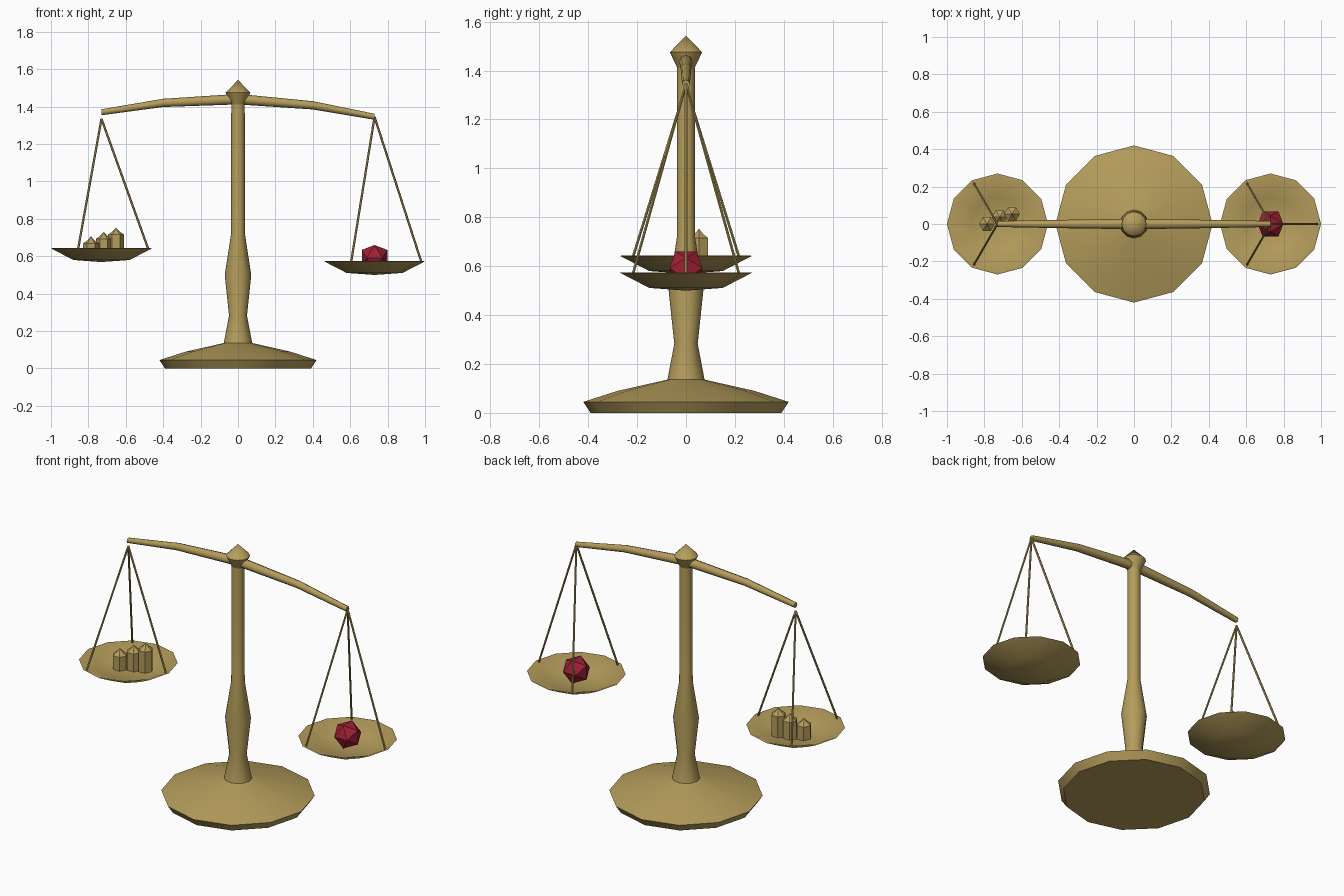
import bpy, bmesh, math
from mathutils import Vector

if "Cube" in bpy.data.objects:
    bpy.data.objects.remove(bpy.data.objects["Cube"])


def material(name, rgb):
    m = bpy.data.materials.new(name)
    m.diffuse_color = (*rgb, 1)
    m.use_nodes = True
    m.node_tree.nodes["Principled BSDF"].inputs["Base Color"].default_value = m.diffuse_color
    return m


BRASS = material("aged brass", (0.46, 0.335, 0.105))
RED = material("ruby red", (0.33, 0.015, 0.035))


def finish(name, bm, mat, angle, loc=(0, 0, 0)):
    bmesh.ops.remove_doubles(bm, verts=bm.verts, dist=1e-5)
    bmesh.ops.recalc_face_normals(bm, faces=bm.faces)
    me = bpy.data.meshes.new(name)
    bm.to_mesh(me)
    bm.free()
    me.materials.append(mat)
    if angle:
        me.shade_smooth()
        me.set_sharp_from_angle(angle=math.radians(angle))
    ob = bpy.data.objects.new(name, me)
    ob.location = loc
    bpy.context.collection.objects.link(ob)
    return ob


def lathe(name, profile, sides, loc=(0, 0, 0), angle=50):
    """Spin a (radius, height) profile around z."""
    bm = bmesh.new()
    vs = [bm.verts.new((r, 0, z)) for r, z in profile]
    es = [bm.edges.new(p) for p in zip(vs, vs[1:])]
    bmesh.ops.spin(bm, geom=vs + es, cent=(0, 0, 0), axis=(0, 0, 1),
                   angle=math.tau, steps=sides, use_duplicate=False)
    return finish(name, bm, BRASS, angle, loc)


def tube(name, path, sides):
    """Round bar through (point, radius) stations with capped ends."""
    bm = bmesh.new()
    d = (Vector(path[-1][0]) - Vector(path[0][0])).normalized()
    u = d.cross(Vector((0, 1, 0))).normalized()
    w = d.cross(u)
    rings = []
    for p, r in path:
        rings.append([bm.verts.new(Vector(p) + r * (u * math.cos(a) + w * math.sin(a)))
                      for a in (math.tau * i / sides for i in range(sides))])
    for a, b in zip(rings, rings[1:]):
        for i in range(sides):
            j = (i + 1) % sides
            bm.faces.new((a[i], a[j], b[j], b[i]))
    bm.faces.new(rings[0])
    bm.faces.new(rings[-1])
    return finish(name, bm, BRASS, 50)


# stand: domed foot, waisted column
lathe("stand", [(0, 0), (0.39, 0), (0.42, 0.045), (0.28, 0.09), (0.076, 0.136),
                (0.048, 0.283), (0.071, 0.5), (0.037, 0.72), (0.036, 1.43), (0, 1.43)], 12)

# pointed finial on the column
lathe("finial", [(0, 1.41), (0.035, 1.41), (0.066, 1.475), (0, 1.543)], 12)

# drooping, slightly tilted beam
tube("beam", [((-0.73, 0, 1.37), 0.016), ((-0.4, 0, 1.42), 0.022), ((0, 0, 1.44), 0.028),
              ((0.4, 0, 1.407), 0.022), ((0.73, 0, 1.346), 0.016)], 8)

# pans, each hung from three rods
for side, x, rim, top in (("left", -0.73, 0.642, 1.335), ("right", 0.73, 0.573, 1.345)):
    lathe(side + "_pan", [(0, -0.073), (0.15, -0.062), (0.27, 0), (0.26, 0.002),
                          (0.145, -0.05), (0, -0.06)], 12, (x, 0, rim))
    for k in range(3):
        a = math.tau * k / 3
        foot = (x + 0.25 * math.cos(a), 0.25 * math.sin(a), rim - 0.003)
        tube(f"{side}_rod_{k + 1}", [(foot, 0.006), ((x, 0, top), 0.006)], 6)

# three pointed hexagonal weights in the left pan
for k, (x, y, top) in enumerate(((-0.786, 0, 0.706), (-0.718, 0.037, 0.73), (-0.652, 0.053, 0.753))):
    lathe(f"weight_{k + 1}", [(0, 0.585), (0.042, 0.585), (0.042, top - 0.037),
                              (0.021, top - 0.022), (0, top)], 6, (x, y, 0), 30)

# red gem: icosahedron resting with an edge up
bm = bmesh.new()
R = 0.08
for s in (-1, 1):
    for t in (-1, 1):
        a, b = 0.526 * R * s, 0.851 * R * t
        for co in ((0, a, b), (a, b, 0), (b, 0, a)):
            bm.verts.new(co)
bmesh.ops.convex_hull(bm, input=bm.verts)
finish("gem", bm, RED, 0, (0.73, 0, 0.592))
